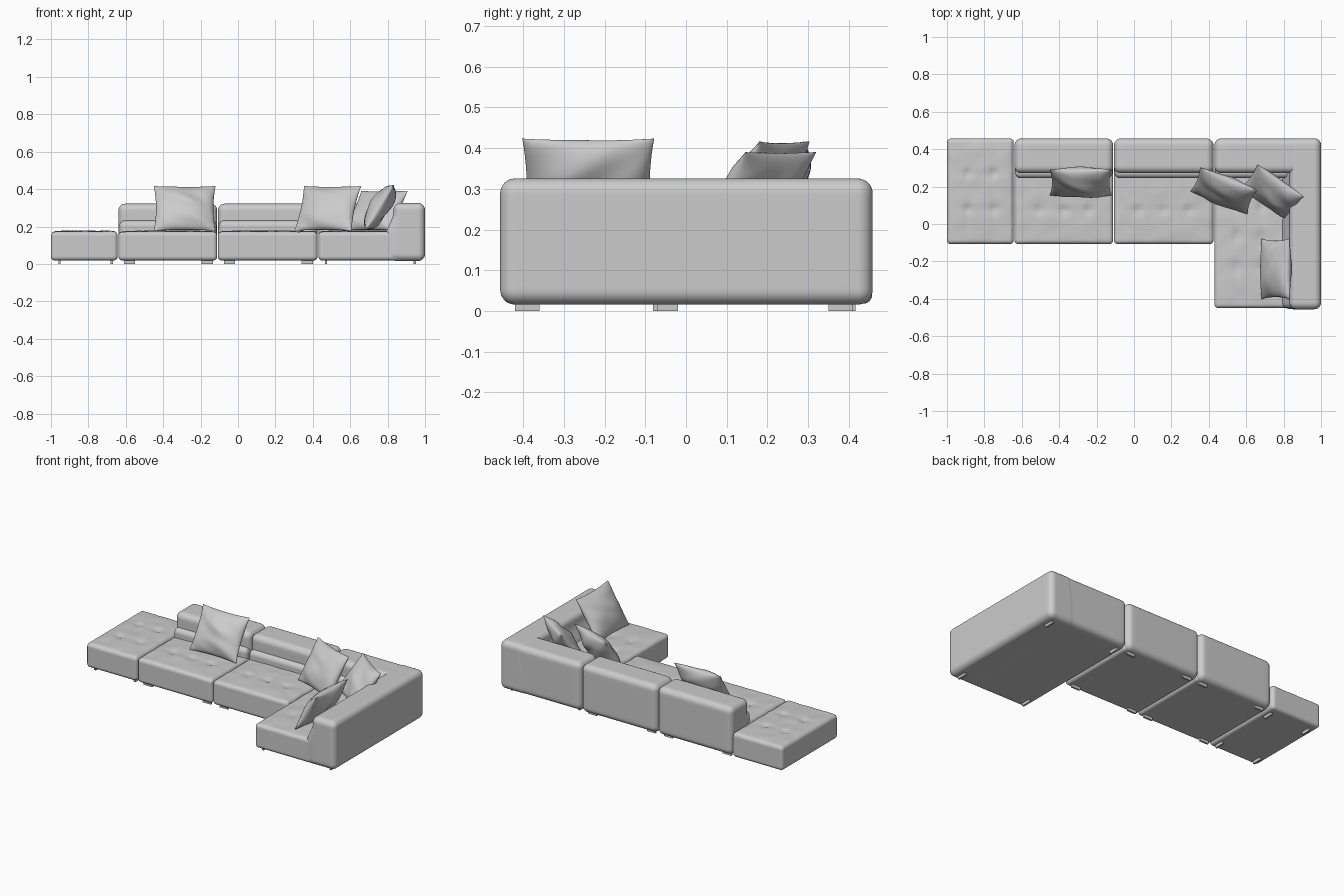
import bpy, bmesh, math
from mathutils import Vector, Matrix, noise

if "Cube" in bpy.data.objects:
    bpy.data.objects.remove(bpy.data.objects["Cube"])


def finish(bm, name, smooth=True):
    bmesh.ops.recalc_face_normals(bm, faces=bm.faces)
    for f in bm.faces:
        f.smooth = smooth
    me = bpy.data.meshes.new(name)
    bm.to_mesh(me)
    bm.free()
    ob = bpy.data.objects.new(name, me)
    bpy.context.collection.objects.link(ob)
    return ob


def soft_box(name, lo, hi, r, n=20, deform=None, k=4):
    """Upholstered block: a gridded cube with rounded edges, optionally deformed."""
    lo, hi = Vector(lo), Vector(hi)
    mid, half = (lo + hi) / 2, (hi - lo) / 2
    bm = bmesh.new()
    bmesh.ops.create_cube(bm, size=2)
    bmesh.ops.subdivide_edges(bm, edges=bm.edges[:], cuts=n - 1, use_grid_fill=True)

    def node(c, h):
        i = round((c + 1) / 2 * n)
        inner = h - r
        if i < k:
            return -inner - r * math.tan((k - i) / k * math.pi / 4)
        if i > n - k:
            return inner + r * math.tan((i - n + k) / k * math.pi / 4)
        return -inner + 2 * inner * (i - k) / (n - 2 * k)

    for v in bm.verts:
        q = Vector([node(v.co[a], half[a]) for a in range(3)])
        c = Vector([max(-half[a] + r, min(half[a] - r, q[a])) for a in range(3)])
        p = mid + c + (q - c).normalized() * r
        v.co = deform(p) if deform else p
    return finish(bm, name)


def tufted(x0, x1, y0, y1, top, tufts):
    """Deformer: crowned, slightly uneven top with button dimples and gathers."""
    def f(p):
        if p.z > top - 0.03:
            u = (p.x - x0) / (x1 - x0) * 2 - 1
            v = (p.y - y0) / (y1 - y0) * 2 - 1
            w = min(1, (p.z - top + 0.03) / 0.03)
            dz = 0.006 * max(0, 1 - u ** 4) * max(0, 1 - v ** 4)
            dz += 0.003 * noise.noise(Vector((p.x * 14, p.y * 14, 0)))
            for tx, ty in tufts:
                dx, dy = p.x - tx, p.y - ty
                dz -= 0.007 * math.exp(-(dx * dx + dy * dy) / 0.0005)
                dz -= 0.003 * math.exp(-dx * dx / 0.004 - dy * dy / 0.0003)
                dz -= 0.002 * math.exp(-dx * dx / 0.0003 - dy * dy / 0.004)
            p.z += dz * w
        return p
    return f


def seat(name, x0, x1, y0, y1, cols, rows, top=0.172):
    tufts = [(x, y) for x in cols for y in rows]
    return soft_box(name, (x0, y0, 0.018), (x1, y1, top), 0.022, 40,
                    tufted(x0, x1, y0, y1, top, tufts))


def back(name, x0, x1):
    soft_box(name + "_backrest", (x0, 0.272, 0.018), (x1, 0.457, 0.322), 0.036, 22)
    soft_box(name + "_lumbar_roll", (x0 + 0.004, 0.245, 0.14), (x1 - 0.004, 0.40, 0.232), 0.03, 22)


def pillow(name, loc, w, h, t, turn, lean, seed):
    """Throw pillow: two puffed grids joined at a pinched seam, with creases."""
    n = 32
    bm = bmesh.new()
    for side in (1, -1):
        g = bmesh.ops.create_grid(bm, x_segments=n, y_segments=n, size=1)
        for v in g["verts"]:
            u, q = v.co.x, v.co.y
            # pack rows toward the seam so the edge stays round
            u, q = math.sin(u * math.pi / 2), math.sin(q * math.pi / 2)
            puff = max(0, (1 - u * u) * (1 - q * q))
            crease = noise.noise(Vector((u * 1.3 + q * 1.8 + seed, (u - q) * 0.7, side * 3 + seed)))
            fold = math.sin(5 * (u + 0.6 * q) + seed) * 0.05
            z = t * puff ** 0.55 * (1 + 0.22 * crease + fold)
            v.co = (w * u * (1 - 0.07 * (1 - q * q)),
                    h * q * (1 - 0.06 * (1 - u * u)), side * z)
    bmesh.ops.remove_doubles(bm, verts=bm.verts[:], dist=0.00005)
    ob = finish(bm, name)
    ob.matrix_world = (Matrix.Translation(loc) @ Matrix.Rotation(math.radians(turn), 4, 'Z')
                       @ Matrix.Rotation(math.radians(90 - lean), 4, 'X'))
    return ob


def foot(name, x, y, sx, sy):
    bm = bmesh.new()
    bmesh.ops.create_cube(bm, size=1)
    for v in bm.verts:
        v.co = (x + v.co.x * sx, y + v.co.y * sy, 0.0125 + v.co.z * 0.025)
    finish(bm, name, False)


# ottoman at the left end
seat("ottoman", -1.0, -0.643, -0.108, 0.457, (-0.89, -0.75), (0.08, 0.27))

# two middle sofa modules
for name, x0, x1 in (("left_module", -0.639, -0.111), ("middle_module", -0.107, 0.425)):
    s = (x1 - x0) / 4
    seat(name + "_seat", x0, x1, -0.108, 0.43, [x0 + s * i for i in (1, 2, 3)], (0.075,))
    back(name, x0, x1)

# corner module running forward, with flared side arm
seat("corner_seat", 0.430, 0.90, -0.45, 0.43, (0.55, 0.68), (-0.23, -0.07, 0.09))
back("corner_module", 0.430, 0.985)


def flare(p):
    if p.x < 0.88:
        s = max(0, min(1, (0.28 - p.z) / 0.13))
        p.x -= 0.042 * s * s * (3 - 2 * s) * min(1, (0.88 - p.x) / 0.04)
    return p


soft_box("corner_arm", (0.832, -0.456, 0.016), (1.0, 0.458, 0.325), 0.036, 30, flare)

# throw pillows
pillow("left_pillow", (-0.285, 0.222, 0.297), 0.165, 0.138, 0.058, 0, 30, 1.0)
pillow("middle_pillow", (0.48, 0.178, 0.297), 0.165, 0.138, 0.058, -22, 30, 4.3)
pillow("corner_pillow", (0.74, 0.17, 0.285), 0.152, 0.13, 0.055, -35, 36, 7.7)
pillow("arm_pillow", (0.757, -0.24, 0.302), 0.162, 0.143, 0.055, -90, 32, 11.2)

# feet: blades along y on the end modules, along x on the middle ones
for name, xs, ys in (("ottoman_foot", (-0.955, -0.675), (-0.05, 0.38)),
                     ("corner_foot", (0.47, 0.945), (-0.39, 0.38))):
    for x in xs:
        for y in ys:
            foot(name, x, y, 0.012, 0.06)
for x in (-0.58, -0.165, -0.045, 0.37):
    for y in (-0.075, 0.41):
        foot("middle_foot", x, y, 0.06, 0.012)
